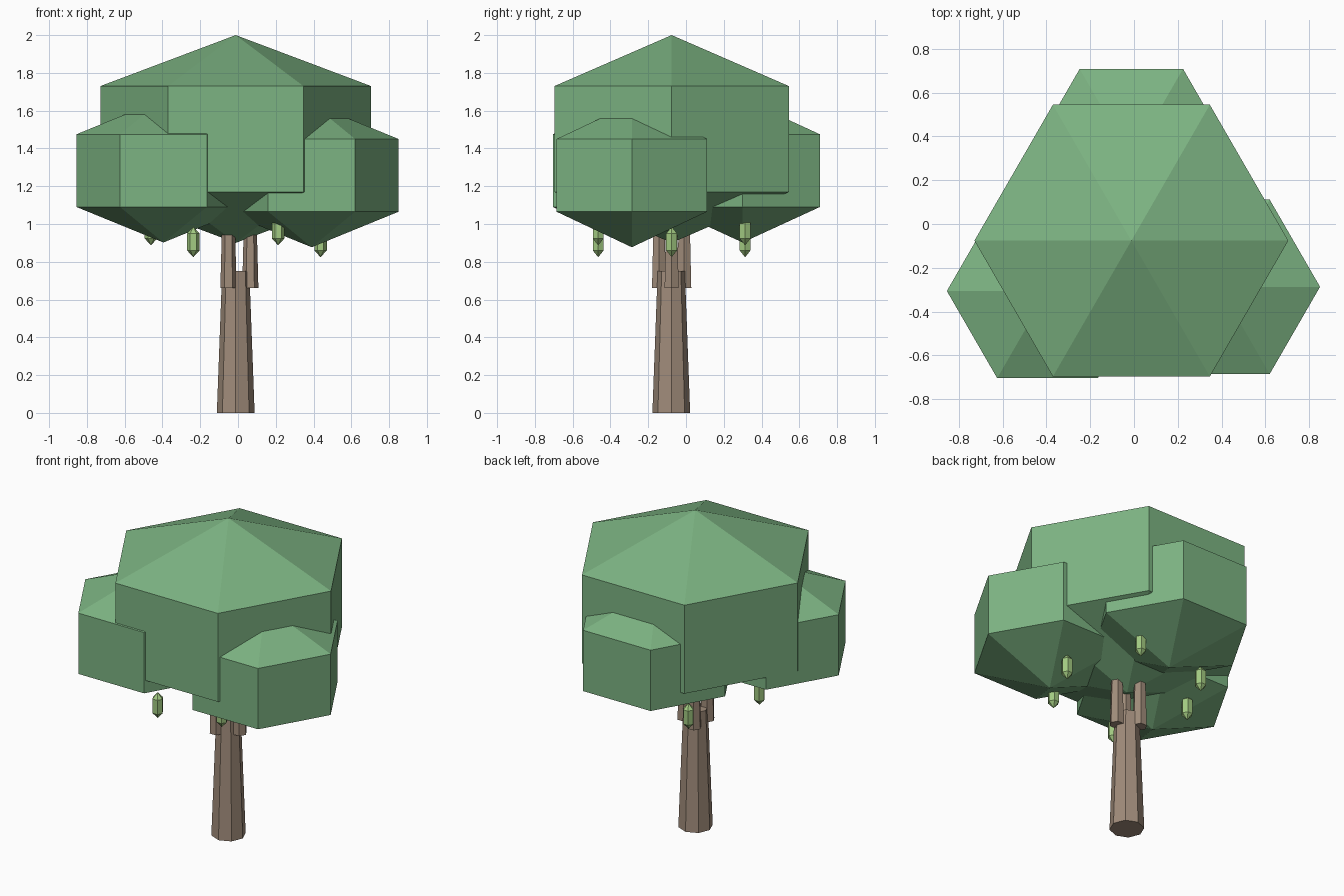
import bpy
from math import cos, sin, pi, radians

cube = bpy.data.objects.get("Cube")
if cube:
    bpy.data.objects.remove(cube, do_unlink=True)


def material(name, rgb):
    mat = bpy.data.materials.new(name)
    mat.use_nodes = True
    colour = (*rgb, 1.0)
    mat.diffuse_color = colour
    mat.node_tree.nodes["Principled BSDF"].inputs["Base Color"].default_value = colour
    return mat


def turned(name, mat, x, y, profile, sides):
    """Flat-faced turned solid from (radius, z) rings; radius 0 makes a point."""
    verts, rings, faces = [], [], []
    for radius, z in profile:
        count = sides if radius else 1
        rings.append(range(len(verts), len(verts) + count))
        for i in range(count):
            a = 2 * pi * i / sides
            verts.append((radius * cos(a), radius * sin(a), z))
    for low, high in zip(rings, rings[1:]):
        for i in range(sides):
            j = (i + 1) % sides
            if len(low) == 1:
                faces.append((low[0], high[j], high[i]))
            elif len(high) == 1:
                faces.append((low[i], low[j], high[0]))
            else:
                faces.append((low[i], low[j], high[j], high[i]))
    if len(rings[0]) > 1:
        faces.append(tuple(reversed(rings[0])))
    if len(rings[-1]) > 1:
        faces.append(tuple(rings[-1]))
    mesh = bpy.data.meshes.new(name)
    mesh.from_pydata(verts, [], faces)
    mesh.materials.append(mat)
    obj = bpy.data.objects.new(name, mesh)
    obj.location = (x, y, 0)
    bpy.context.collection.objects.link(obj)
    return obj


def gem(name, mat, x, y, radius, low, high, tip):
    """Six-sided prism with a point above and below."""
    profile = [(0, low - tip), (radius, low), (radius, high), (0, high + tip)]
    return turned(name, mat, x, y, profile, 6)


leaf = material("leaf green", (0.202, 0.451, 0.223))
bark = material("bark brown", (0.352, 0.262, 0.195))
fruit = material("fruit light green", (0.366, 0.597, 0.223))

CX, CY = -0.012, -0.076

# Trunk and three branches around its top
turned("trunk", bark, CX, CY - 0.002, [(0.1, 0), (0.072, 0.75)], 8)
for i in range(3):
    a = radians(120 * i)
    turned(f"branch_{i + 1}", bark, CX + 0.077 * cos(a), CY + 0.077 * sin(a),
           [(0.043, 0.66), (0.034, 1.0)], 6)

# Large crown and three smaller ones
gem("main_crown", leaf, CX, CY, 0.717, 1.17, 1.73, 0.27)
gem("right_crown", leaf, -0.395, -0.306, 0.46, 1.09, 1.475, 0.188)
gem("left_crown", leaf, 0.39, -0.287, 0.46, 1.065, 1.45, 0.188)
gem("back_crown", leaf, CX, 0.3, 0.472, 1.09, 1.475, 0.188)

# Ring of hanging fruit, alternately low and high
for i in range(6):
    a = radians(60 * i)
    z = 0.86 + 0.063 * (i % 2)
    gem(f"fruit_{i + 1}", fruit, CX + 0.449 * cos(a), CY + 0.449 * sin(a),
        0.033, z, z + 0.09, 0.036)
